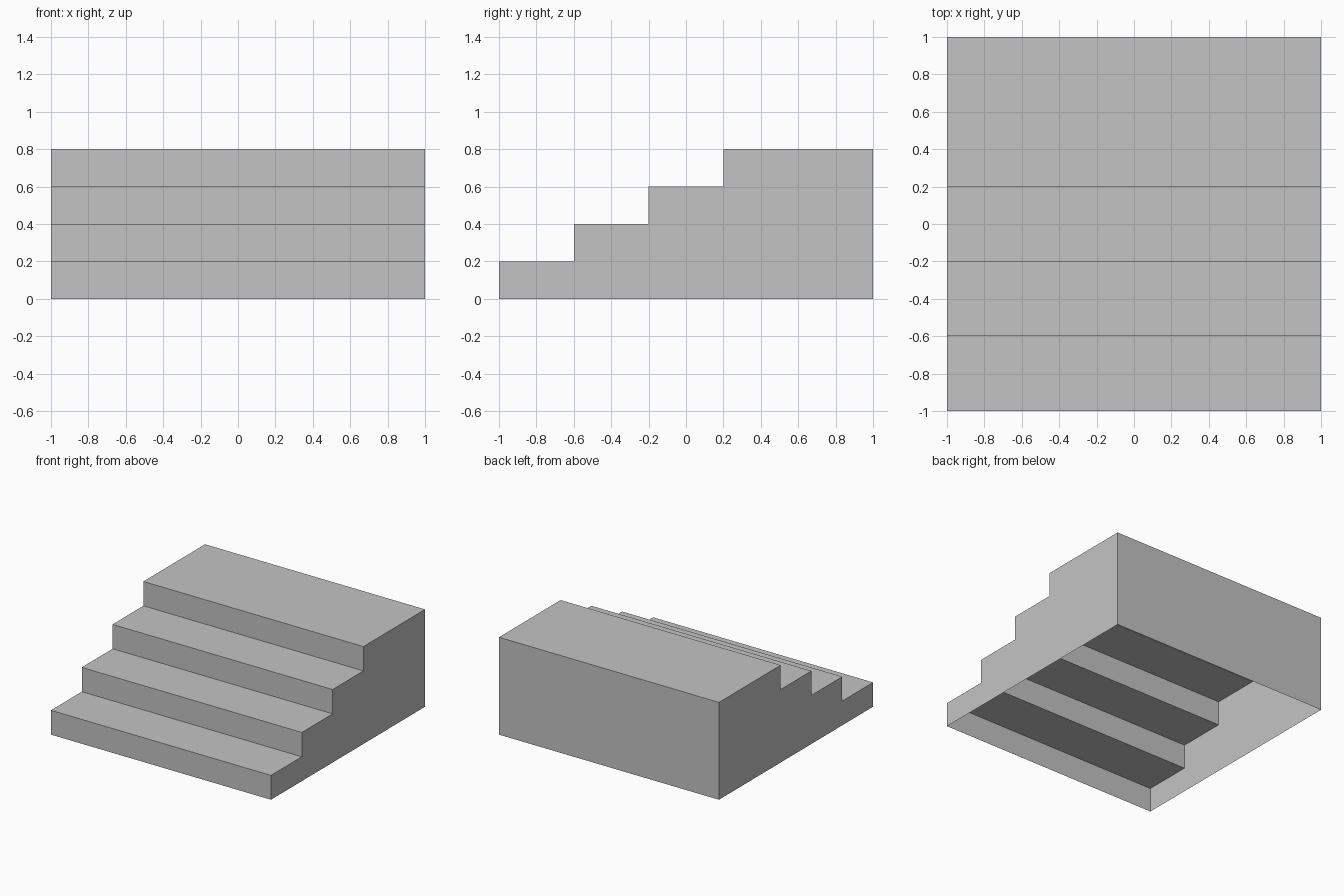
import bpy
import bmesh

if "Cube" in bpy.data.objects:
    bpy.data.objects.remove(bpy.data.objects["Cube"], do_unlink=True)

HALF = 1.0    # half of the width and depth
STEPS = 4
RISE = 0.2
RUN = 0.4

# Plain grey material
grey = bpy.data.materials.new("plain grey")
grey.use_nodes = True
colour = (0.55, 0.55, 0.55, 1.0)
grey.diffuse_color = colour
grey.node_tree.nodes["Principled BSDF"].inputs["Base Color"].default_value = colour

# Stepped side profile (y, z), from the front foot up to the back foot
profile = [(-HALF, 0.0)]
for i in range(STEPS):
    y, z = -HALF + i * RUN, (i + 1) * RISE
    y_end = HALF if i == STEPS - 1 else y + RUN
    profile += [(y, z), (y_end, z)]
profile.append((HALF, 0.0))

# Thin shell, open underneath: two sides joined by risers, treads and back
bm = bmesh.new()
left = [bm.verts.new((HALF, y, z)) for y, z in profile]
right = [bm.verts.new((-HALF, y, z)) for y, z in profile]
bm.faces.new(reversed(left))
bm.faces.new(right)
for i in range(len(profile) - 1):
    bm.faces.new((left[i], left[i + 1], right[i + 1], right[i]))
bm.normal_update()

mesh = bpy.data.meshes.new("staircase")
bm.to_mesh(mesh)
bm.free()
mesh.materials.append(grey)
staircase = bpy.data.objects.new("staircase", mesh)
bpy.context.collection.objects.link(staircase)
